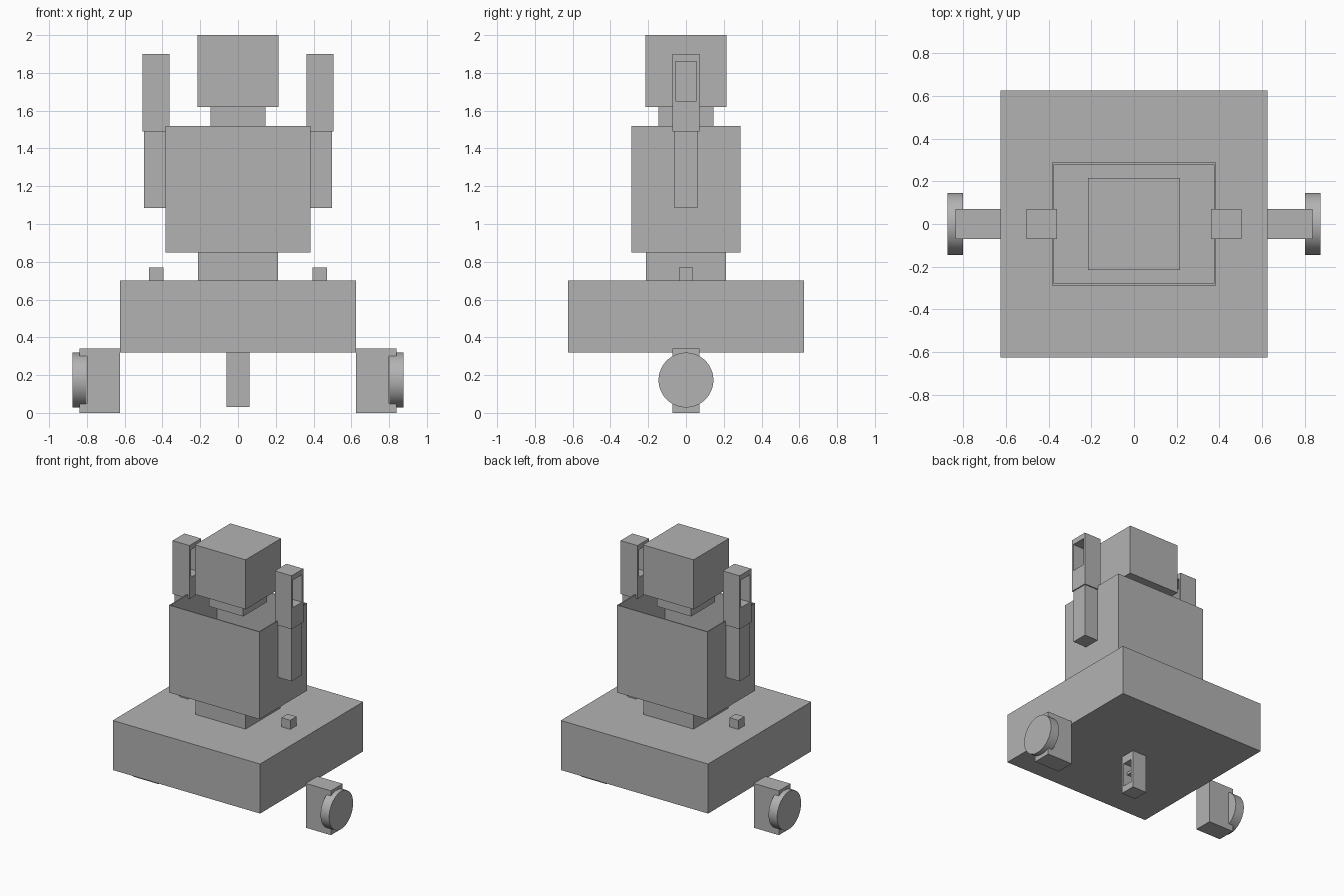
import bpy
import bmesh
import math
from mathutils import Matrix

default = bpy.data.objects.get("Cube")
if default:
    bpy.data.objects.remove(default, do_unlink=True)

grey = bpy.data.materials.new("plain_grey")
grey.use_nodes = True
colour = (0.45, 0.45, 0.45, 1)
grey.diffuse_color = colour
grey.node_tree.nodes["Principled BSDF"].inputs["Base Color"].default_value = colour


def finish(name, bm):
    bmesh.ops.recalc_face_normals(bm, faces=bm.faces[:])
    mesh = bpy.data.meshes.new(name)
    bm.to_mesh(mesh)
    bm.free()
    mesh.materials.append(grey)
    obj = bpy.data.objects.new(name, mesh)
    bpy.context.collection.objects.link(obj)
    return obj


def box(name, x, y, z):
    """Box from (low, high) limits on each axis."""
    bm = bmesh.new()
    bmesh.ops.create_cube(bm, size=1)
    for v in bm.verts:
        v.co = [lo + (c + 0.5) * (hi - lo) for c, (lo, hi) in zip(v.co, (x, y, z))]
    return finish(name, bm)


def half(size):
    return (-size, size)


def span(side, near, far):
    return tuple(sorted((side * near, side * far)))


def carve(obj, x, y, z):
    """Cut a box-shaped opening out of a part."""
    cutter = box("cutter", x, y, z)
    cutter.hide_render = True
    mod = obj.modifiers.new("opening", "BOOLEAN")
    mod.operation = "DIFFERENCE"
    mod.solver = "EXACT"
    mod.object = cutter
    bpy.context.view_layer.objects.active = obj
    bpy.ops.object.modifier_apply(modifier=mod.name)
    bpy.data.objects.remove(cutter, do_unlink=True)


def wheel(name, x, z, radius, width):
    bm = bmesh.new()
    place = Matrix.Translation((x, 0, z)) @ Matrix.Rotation(math.pi / 2, 4, "Y")
    bmesh.ops.create_cone(bm, cap_ends=True, segments=64, radius1=radius,
                          radius2=radius, depth=width, matrix=place)
    obj = finish(name, bm)
    bpy.ops.object.select_all(action="DESELECT")
    obj.select_set(True)
    bpy.context.view_layer.objects.active = obj
    bpy.ops.object.shade_smooth_by_angle(angle=math.radians(40))


# Central stack
box("base", half(0.625), half(0.625), (0.32, 0.70))
box("waist", half(0.213), half(0.213), (0.70, 0.85))
box("neck", half(0.145), half(0.145), (1.52, 1.62))
box("head", half(0.215), half(0.215), (1.62, 2.0))

# Torso is a thin-walled box, open at the top
torso = box("torso", half(0.384), half(0.288), (0.85, 1.52))
carve(torso, half(0.376), half(0.28), (0.86, 1.6))

# Support under the base, with a slot through it
leg = box("centre_leg", half(0.06), half(0.06), (0.03, 0.32))
carve(leg, half(0.1), half(0.04), (0.08, 0.26))
box("centre_leg_pin", half(0.03), half(0.04), (0.18, 0.20))

# Paired parts
for side, label in ((1, "left"), (-1, "right")):
    box(label + "_knob", span(side, 0.395, 0.47), half(0.038), (0.70, 0.77))
    box(label + "_lower_arm", span(side, 0.384, 0.497), half(0.062), (1.085, 1.49))

    # Upper arm with a window through its sides
    arm = box(label + "_upper_arm", span(side, 0.362, 0.505), half(0.071), (1.49, 1.90))
    carve(arm, span(side, 0.3, 0.6), half(0.055), (1.65, 1.86))

    # Wheel mount with a slot in its outer face
    mount = box(label + "_wheel_mount", span(side, 0.625, 0.838), half(0.071), (0, 0.34))
    carve(mount, span(side, 0.80, 0.9), half(0.1), (0.05, 0.30))
    wheel(label + "_wheel", side * 0.8385, 0.174, 0.145, 0.073)
